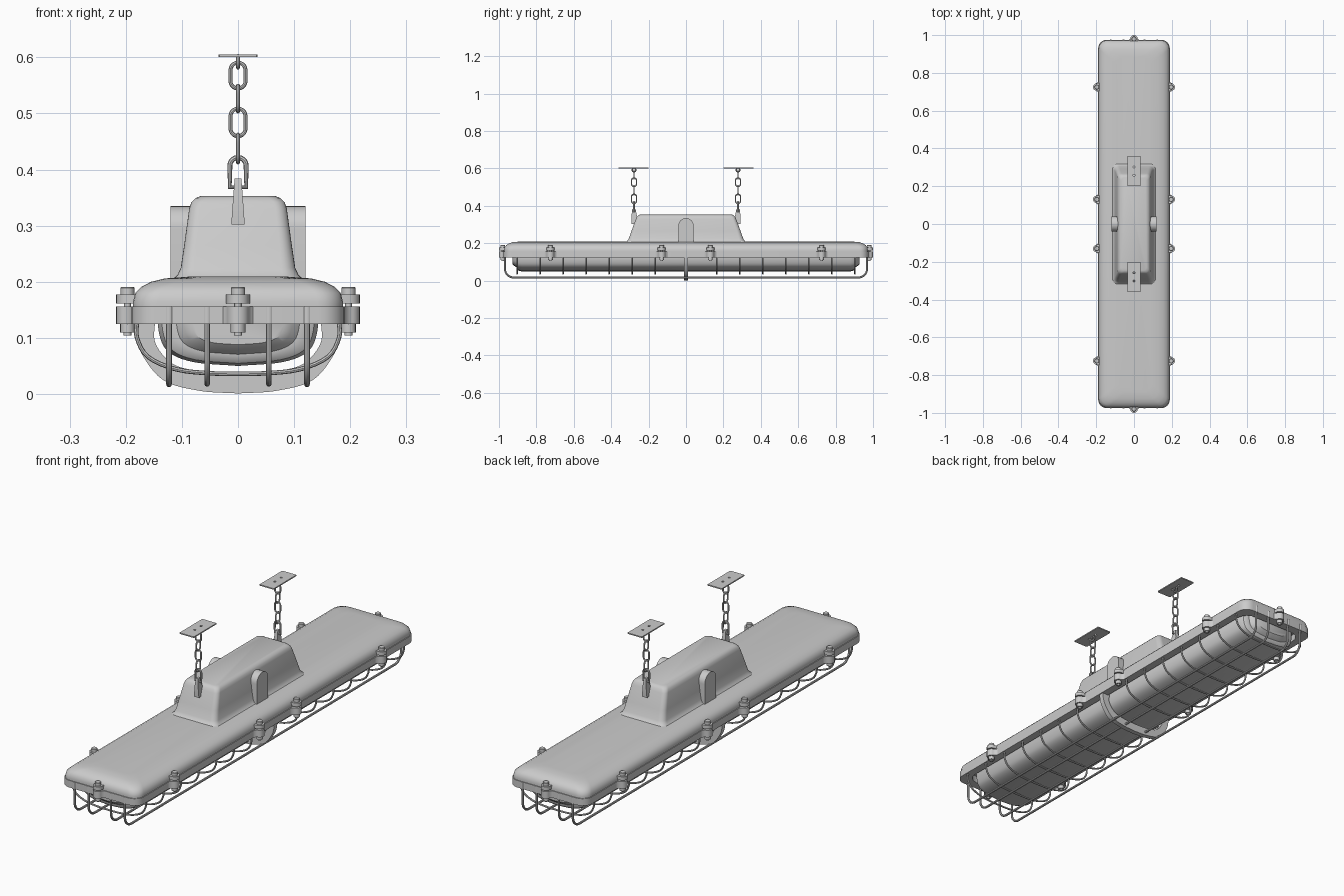
import bpy, bmesh
from math import sin, cos, pi, radians
from mathutils import Matrix, Vector

if "Cube" in bpy.data.objects:
    bpy.data.objects.remove(bpy.data.objects["Cube"])

STAND_XZ = Matrix.Rotation(pi / 2, 4, 'X')
STAND_YZ = Matrix(((0, 0, 1, 0), (1, 0, 0, 0), (0, 1, 0, 0), (0, 0, 0, 1)))
I = Matrix.Identity(4)
T = lambda x, y, z: Matrix.Translation((x, y, z))


def finish(name, me, mat=I, angle=35):
    bm = bmesh.new()
    bm.from_mesh(me)
    bmesh.ops.remove_doubles(bm, verts=bm.verts, dist=1e-5)
    bmesh.ops.transform(bm, matrix=mat, verts=bm.verts)
    bmesh.ops.recalc_face_normals(bm, faces=bm.faces)
    bm.to_mesh(me)
    bm.free()
    me.shade_smooth()
    me.set_sharp_from_angle(angle=radians(angle))
    ob = bpy.data.objects.new(name, me)
    bpy.context.collection.objects.link(ob)
    return ob


def loft(name, rings, mat=I, angle=35):
    """Skin equal-length rings of points and cap both ends."""
    n = len(rings[0])
    verts = [p for r in rings for p in r]
    faces = [(k * n + i, k * n + (i + 1) % n, (k + 1) * n + (i + 1) % n, (k + 1) * n + i)
             for k in range(len(rings) - 1) for i in range(n)]
    faces += [tuple(range(n)), tuple(range(len(verts) - n, len(verts)))]
    me = bpy.data.meshes.new(name)
    me.from_pydata(verts, [], faces)
    return finish(name, me, mat, angle)


def curve_mesh(name, splines, closed, mat, **props):
    cu = bpy.data.curves.new(name, 'CURVE')
    for k, v in props.items():
        setattr(cu, k, v)
    for pts in splines:
        sp = cu.splines.new('POLY')
        sp.points.add(len(pts) - 1)
        for p, q in zip(sp.points, pts):
            p.co = (*q, 1) if len(q) == 3 else (*q, 0, 1)
        sp.use_cyclic_u = closed
    tmp = bpy.data.objects.new("tmp", cu)
    bpy.context.collection.objects.link(tmp)
    me = bpy.data.meshes.new_from_object(tmp.evaluated_get(bpy.context.evaluated_depsgraph_get()))
    bpy.data.objects.remove(tmp)
    me.name = name
    return finish(name, me, mat)


def plate(name, loops, depth, mat=I):
    return curve_mesh(name, loops, True, mat, dimensions='2D', fill_mode='BOTH', extrude=depth / 2)


def wire(name, pts, r, mat=I, closed=False):
    return curve_mesh(name, [pts], closed, mat, dimensions='3D', bevel_depth=r,
                      bevel_resolution=2, use_fill_caps=not closed)


def arc(cx, cy, r, a0, a1, n):
    return [(cx + r * cos(radians(a0 + (a1 - a0) * i / n)),
             cy + r * sin(radians(a0 + (a1 - a0) * i / n))) for i in range(n + 1)]


def rrect(hx, hy, r, n=6):
    return [p for sx, sy, a in ((1, 1, 0), (-1, 1, 90), (-1, -1, 180), (1, -1, 270))
            for p in arc(sx * (hx - r), sy * (hy - r), r, a, a + 90, n)]


def at_z(loop, z):
    return [(x, y, z) for x, y in loop]


def smooth_path(ctrl, n=6):
    """Catmull-Rom through 2D control points."""
    P = [Vector(p) for p in ctrl]
    P = [2 * P[0] - P[1]] + P + [2 * P[-1] - P[-2]]
    out = []
    for a, b, c, d in zip(P, P[1:], P[2:], P[3:]):
        for i in range(n):
            t = i / n
            out.append(tuple(.5 * (2 * b + (c - a) * t + (2 * a - 5 * b + 4 * c - d) * t ** 2
                                   + (3 * b - a - 3 * c + d) * t ** 3)))
    return out + [tuple(P[-2])]


def both_sides(half):
    """Mirror a path that starts on +x and ends at x = 0."""
    return half + [(-x, z) for x, z in half[-2::-1]]


# Crowned upper housing
loft("housing", [at_z(rrect(hx, hy, r), z) for hx, hy, r, z in (
    (.187, .972, .045, .155), (.187, .972, .045, .165), (.183, .969, .045, .18),
    (.172, .96, .045, .191), (.155, .945, .045, .2), (.13, .925, .045, .206), (.09, .89, .045, .209))])

# Tapered gear box with flared foot
loft("gear_box", [at_z(rrect(hx, hy, r), z) for hx, hy, r, z in (
    (.118, .328, .03, .203), (.108, .314, .028, .212), (.102, .306, .025, .225), (.096, .292, .022, .265),
    (.087, .268, .02, .33), (.083, .262, .02, .342), (.076, .256, .02, .349), (.066, .247, .02, .353))])

# Round-topped bosses on the sides of the gear box
for s in (-1, 1):
    boss = [(-.04, .205), (.04, .205)] + arc(0, .295, .04, 0, 180, 16)
    plate("side_boss", [boss], .05, T(s * .095, 0, 0) @ STAND_YZ)

# Lower flange frame
plate("flange_frame", [rrect(.19, .975, .045), rrect(.155, .935, .05)], .031, T(0, 0, .1405))

# Lens: trough section with stepped ends
half = smooth_path([(.142, .155), (.141, .11), (.125, .076), (.08, .057), (0, .05)], 5)
trough = both_sides(half)
loft("lens", [[(x * s, y, .14 + (z - .14) * s if z < .14 else z) for x, z in trough] for y, s in (
    (-.927, .58), (-.918, .68), (-.906, .77), (-.905, .86), (-.898, .95), (-.88, 1),
    (.88, 1), (.898, .95), (.905, .86), (.906, .77), (.918, .68), (.927, .58))])

# Bolted lugs around the frame
spots = [(s * .197, y, 0 if s > 0 else pi) for s in (-1, 1) for y in (-.725, -.13, .13, .725)]
spots += [(0, .98, pi / 2), (0, -.98, -pi / 2)]
lower = [(-.02, -.04), (-.009, -.038), (-.005, -.027)] + arc(0, 0, .02, -80, 80, 12) \
    + [(-.005, .027), (-.009, .038), (-.02, .04)]
upper = [(-.03, -.023), (-.006, -.021)] + arc(0, 0, .02, -80, 80, 12) + [(-.006, .021), (-.03, .023)]
for x, y, a in spots:
    m = T(x, y, 0) @ Matrix.Rotation(a, 4, 'Z')
    plate("frame_lug", [lower], .031, m @ T(0, 0, .1405))
    plate("housing_lug", [upper], .016, m @ T(0, 0, .169))
    loft("bolt", [at_z(arc(0, 0, r, 0, 337.5, 15), z) for r, z in (
        (.007, .104), (.007, .11), (.013, .11), (.013, .126), (.006, .126), (.006, .177),
        (.0125, .177), (.0125, .189), (.011, .191))], m)

# Guard hoops across the lens
hoop = both_sides(smooth_path([(.18, .13), (.18, .1), (.16, .066), (.11, .044), (.05, .037), (0, .036)], 4))
for s in (-1, 1):
    for i in range(7):
        wire("guard_hoop", [(x, z, 0) for x, z in hoop], .004, T(0, s * (.165 + .123 * i), 0) @ STAND_XZ)

# Lengthwise guard wires, turned up into the frame at both ends
for x, z in ((-.123, .017), (-.055, .018), (.055, .018), (.123, .017)):
    path = [(-.968, .13)] + arc(-.923, z + .045, .045, 180, 270, 8) \
        + arc(.923, z + .045, .045, 270, 360, 8) + [(.968, .13)]
    wire("guard_wire", [(a, b, 0) for a, b in path], .005, T(x, 0, 0) @ STAND_YZ)
    for s in (-1, 1):
        loft("wire_socket", [at_z(arc(x, s * .968, .009, 0, 330, 11), h) for h in (.125, .156)])

# Centre strap under the guard
outer = both_sides(smooth_path([(.187, .13), (.176, .08), (.135, .026), (.07, .006), (0, .001)], 6))
inner = both_sides(smooth_path([(.148, .13), (.147, .09), (.115, .053), (.06, .04), (0, .037)], 6))
plate("centre_strap", [outer + inner[::-1]], .022, STAND_XZ)

# Hangers: lug, shackle, chain and ceiling plate at each end
def link(name, z0, z1, hw, r, m, square=False):
    top = arc(0, z1 - r - hw, hw, 0, 180, 10)
    low = [(-hw, z0 + r), (hw, z0 + r)] if square else arc(0, z0 + r + hw, hw, 180, 360, 10)
    wire(name, [(a, b, 0) for a, b in top + low], r, m, True)


for s in (-1, 1):
    c = T(0, s * .278, 0)
    loft("hanger_lug", [[(-hx, s * y0, z), (hx, s * y0, z), (hx, s * y1, z), (-hx, s * y1, z)]
                        for hx, y0, y1, z in ((.012, .26, .291, .302), (.009, .262, .292, .345),
                                              (.006, .27, .287, .384))])
    link("shackle", .364, .426, .0145, .0045, c @ STAND_XZ, True)
    for i, (z0, z1) in enumerate(((.409, .466), (.456, .512), (.5, .553), (.541, .594))):
        link("chain_link", z0, z1, .0135, .0035, c @ (STAND_XZ if i % 2 else STAND_YZ))
    link("ceiling_eye", .578, .606, .0095, .0035, c @ STAND_YZ)
    holes = [arc(0, y, .005, 0, 330, 11) for y in (-.022, .022)]
    plate("ceiling_plate", [rrect(.035, .08, .002, 1)] + holes, .005, T(0, s * .28, .603))
